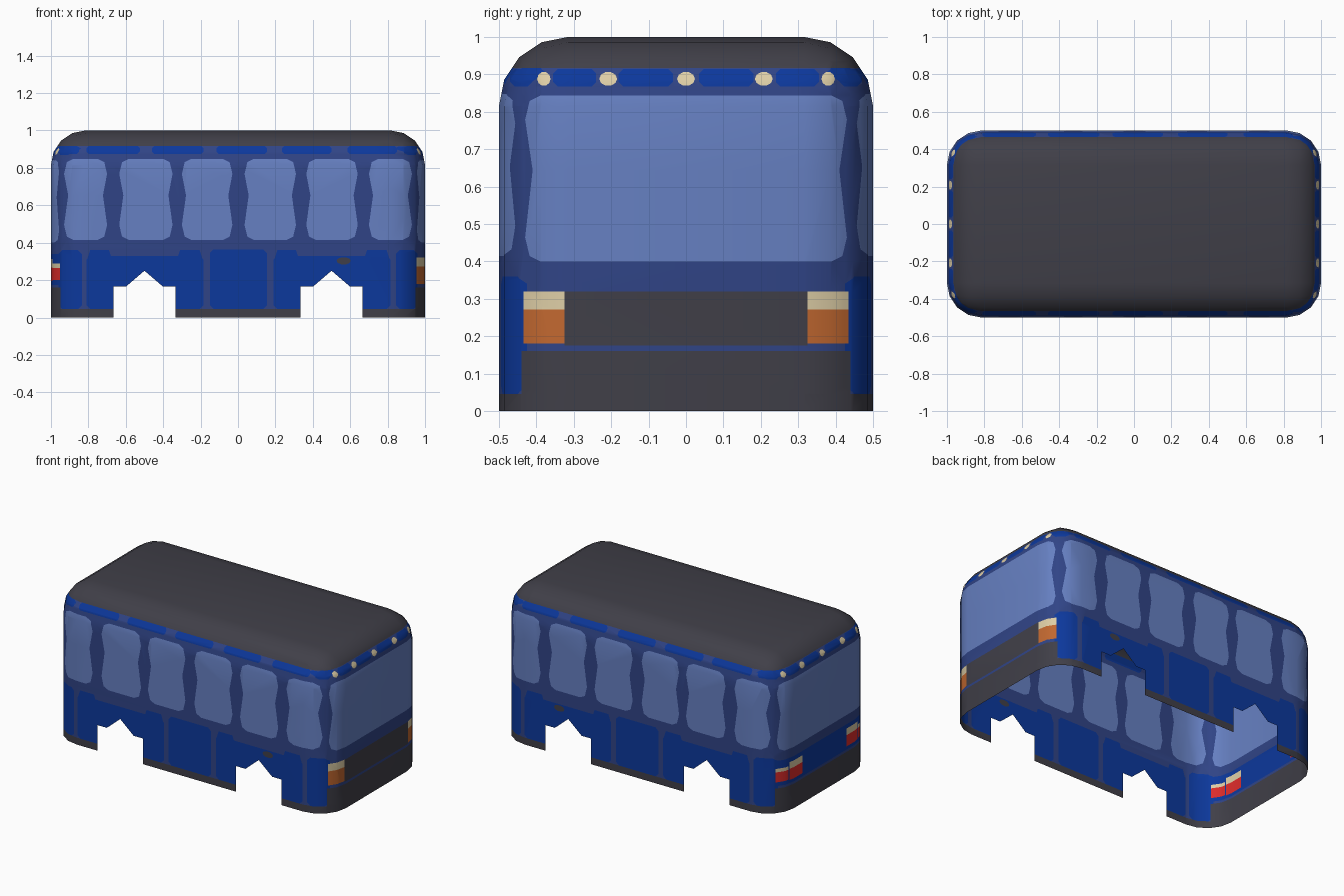
import bpy, bmesh, math
from mathutils import Vector

if "Cube" in bpy.data.objects:
    bpy.data.objects.remove(bpy.data.objects["Cube"])

# ---- colours ----
def lin(c):
    c /= 255
    return c / 12.92 if c <= 0.04045 else ((c + 0.055) / 1.055) ** 2.4

COLOURS = [("trim_blue", (48, 68, 134)), ("panel_blue", (12, 56, 156)),
           ("roof_grey", (64, 63, 72)), ("window_blue", (102, 128, 194)),
           ("lamp_cream", (222, 206, 166)), ("lamp_orange", (194, 104, 48)),
           ("lamp_red", (222, 44, 42))]
TRIM, PANEL, DARK, GLASS, CREAM, ORANGE, RED = range(7)

# ---- body shell: box with rounded roof and upright edges, open below ----
bm = bmesh.new()
bmesh.ops.create_cube(bm, size=1)
for v in bm.verts:
    v.co = Vector((v.co.x * 2, v.co.y, v.co.z + 0.5))
edges = [e for e in bm.edges if max(v.co.z for v in e.verts) > 0.5]
bmesh.ops.bevel(bm, geom=edges, offset=0.185, offset_type='OFFSET', segments=4,
                profile=0.5, affect='EDGES', clamp_overlap=False)
bm.normal_update()
bmesh.ops.delete(bm, geom=[f for f in bm.faces if f.normal.z < -0.9], context='FACES')

def split(faces, co, no):
    """Cut faces by a plane, return the pieces on the side the normal points to."""
    geom = set(faces)
    for f in faces:
        geom.update(f.verts)
        geom.update(f.edges)
    res = bmesh.ops.bisect_plane(bm, geom=list(geom), dist=1e-5, plane_co=co, plane_no=no)
    return [g for g in res['geom'] if isinstance(g, bmesh.types.BMFace)
            and (g.calc_center_median() - co).dot(no) > 0]

def paint(axis, sign, outline, mat):
    """Inset a convex (u, z) outline into one wall; mat None cuts a hole.
    axis 1 is a long side (u = x), axis 0 is an end (u = y)."""
    u = 1 - axis
    us, zs = [p[0] for p in outline], [p[1] for p in outline]
    mid = Vector((sum(us) / len(us), sum(zs) / len(zs)))

    def near(f):
        fu, fz = [v.co[u] for v in f.verts], [v.co.z for v in f.verts]
        return (f.calc_center_median()[axis] * sign > 0.25 and min(fu) < max(us)
                and max(fu) > min(us) and min(fz) < max(zs) and max(fz) > min(zs))

    faces = [f for f in bm.faces if near(f)]
    for a, b in zip(outline, outline[1:] + outline[:1]):
        n = Vector((a[1] - b[1], b[0] - a[0])).normalized()
        if n.dot(mid - Vector(a)) < 0:
            n = -n
        co, no = Vector((0, 0, a[1])), Vector((0, 0, n.y))
        co[u], no[u] = a[0], n.x
        if not faces:
            return
        faces = split(faces, co, no)
    if mat is None:
        bmesh.ops.delete(bm, geom=faces, context='FACES')
    else:
        for f in faces:
            f.material_index = mat

def rect(u0, u1, z0, z1):
    return [(u0, z0), (u1, z0), (u1, z1), (u0, z1)]

def chamfer(u0, u1, z0, z1, r):
    return [(u0 + r, z0), (u1 - r, z0), (u1, z0 + r), (u1, z1 - r),
            (u1 - r, z1), (u0 + r, z1), (u0, z1 - r), (u0, z0 + r)]

def disc(u, z, ru, rz, n=10):
    return [(u + ru * math.cos(math.tau * i / n), z + rz * math.sin(math.tau * i / n))
            for i in range(n)]

def window(axis, s, u0, u1, z0, z1, waist, r):
    """Rounded window, slightly pinched at mid height."""
    m = z0 + (z1 - z0) * 0.55
    for z, d in ((z0, 1), (z1, -1)):
        half = [(u0 + waist, m), (u0, z + d * r * 1.6), (u0 + r * .3, z + d * r * .35),
                (u0 + r, z), (u1 - r, z), (u1 - r * .3, z + d * r * .35),
                (u1, z + d * r * 1.6), (u1 - waist, m)]
        paint(axis, s, half, GLASS)

# ---- roof and skirt colours by height ----
for f in split(list(bm.faces), Vector((0, 0, 0.917)), Vector((0, 0, 1))):
    f.material_index = DARK
for f in split(list(bm.faces), Vector((0, 0, 0.045)), Vector((0, 0, -1))):
    f.material_index = DARK

# ---- long sides ----
WINDOWS = [(-.93, -.70), (-.635, -.35), (-.30, -.03), (.035, .31), (.365, .64), (.70, .93)]
STRIPS = [(-.965, -.85), (-.81, -.525), (-.46, -.185), (-.115, .155),
          (.235, .50), (.585, .85), (.89, .96)]
for s in (-1, 1):
    for a, b in WINDOWS:
        window(1, s, a, b, .415, .848, .022, .05)
    for a, b in STRIPS:
        paint(1, s, chamfer(a, b, .875, .917, .012), PANEL)
    # lower body panels
    paint(1, s, chamfer(-.15, .155, .045, .365, .02), PANEL)
    for a, b in ((-.96, -.835), (.845, .96)):
        paint(1, s, chamfer(a, b, .045, .36, .02), PANEL)
    for c in (-.5, .5):
        paint(1, s, chamfer(c - .31, c + .315, .045, .33, .02), PANEL)
        for a, b in ((c - .31, c - .17), (c + .17, c + .315)):
            paint(1, s, [(a, .30), (b, .30), (b - .02, .36), (a + .02, .36)], PANEL)
        # wheel arch openings
        paint(1, s, rect(c - .165, c + .165, -.01, .167), None)
        paint(1, s, [(c - .105, .16), (c + .105, .16), (c, .25)], None)
    # fuel cap
    paint(1, s, disc(.565, .303, .038, .02), DARK)

# ---- both ends ----
for s in (-1, 1):
    window(0, s, -.43, .43, .40, .843, .02, .04)
    for a, b in ((-.47, -.41), (-.355, -.24), (-.18, -.035),
                 (.035, .18), (.24, .355), (.41, .47)):
        paint(0, s, chamfer(a, b, .868, .914, .012), PANEL)
    for y in (-.38, -.208, 0, .208, .38):
        paint(0, s, disc(y, .888, .024 if abs(y) < .3 else .018, .019), CREAM)
    paint(0, s, rect(-.44, .44, -.01, .16), DARK)

# front grille with orange lamps
paint(0, 1, rect(-.325, .325, .175, .32), DARK)
for m in (-1, 1):
    paint(0, 1, rect(m * .325, m * .435, .272, .32), CREAM)
    paint(0, 1, rect(m * .325, m * .435, .18, .272), ORANGE)

# rear panel with paired red lamps
paint(0, -1, rect(-.44, .44, .175, .34), PANEL)
for m in (-1, 1):
    for a, b, z0, z1, z2 in ((.36, .437, .20, .265, .288), (.225, .35, .195, .268, .312)):
        paint(0, -1, rect(m * a, m * b, z0, z1), RED)
        paint(0, -1, rect(m * a, m * b, z1, z2), CREAM)

# ---- finish ----
me = bpy.data.meshes.new("bus_body")
bm.to_mesh(me)
bm.free()
for name, rgb in COLOURS:
    mat = bpy.data.materials.new(name)
    mat.diffuse_color = (*[lin(c) for c in rgb], 1)
    mat.use_nodes = True
    mat.node_tree.nodes["Principled BSDF"].inputs["Base Color"].default_value = mat.diffuse_color
    me.materials.append(mat)
body = bpy.data.objects.new("bus_body", me)
bpy.context.collection.objects.link(body)
bpy.context.view_layer.objects.active = body
body.select_set(True)
bpy.ops.object.shade_smooth_by_angle(angle=math.radians(35))
